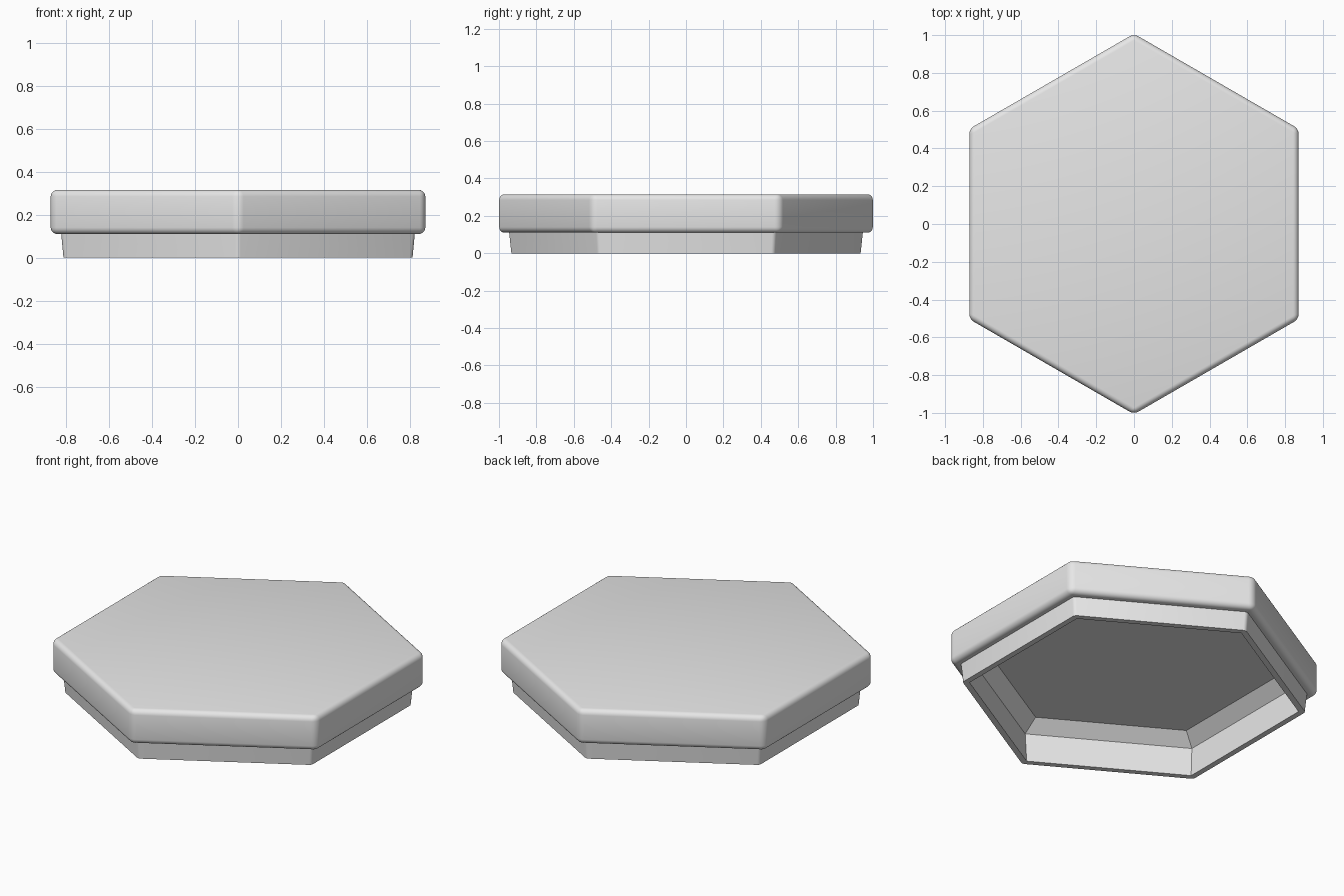
import bpy
import bmesh
from math import cos, sin, pi, radians

cube = bpy.data.objects.get("Cube")
if cube:
    bpy.data.objects.remove(cube, do_unlink=True)

grey = bpy.data.materials.new("light_grey")
grey.use_nodes = True
grey.diffuse_color = (0.8, 0.8, 0.8, 1)
grey.node_tree.nodes["Principled BSDF"].inputs["Base Color"].default_value = (0.8, 0.8, 0.8, 1)

# Half section of the hollow lid as (corner radius, height), from top to ceiling
profile = [
    (1.007, 0.315),  # cap top rim
    (1.007, 0.11),   # cap bottom rim
    (0.95, 0.11),    # lip root
    (0.938, 0.0),    # lip outer foot
    (0.90, 0.0),     # lip inner foot
    (0.912, 0.175),  # inner wall top
    (0.825, 0.24),   # ceiling edge
]

bm = bmesh.new()


def hexagon(radius, z):
    angles = [pi / 2 + i * pi / 3 for i in range(6)]
    return [bm.verts.new((radius * cos(a), radius * sin(a), z)) for a in angles]


def ring_edges(ring):
    return [bm.edges.get((ring[i - 1], ring[i])) for i in range(6)]


def corner_edges(upper, lower):
    return [bm.edges.get(pair) for pair in zip(upper, lower)]


# Loft the hexagonal rings and close the top and the ceiling
rings = [hexagon(r, z) for r, z in profile]
for a, b in zip(rings, rings[1:]):
    for i in range(6):
        bm.faces.new((a[i - 1], a[i], b[i], b[i - 1]))
bm.faces.new(rings[0])
bm.faces.new(rings[-1])
bmesh.ops.recalc_face_normals(bm, faces=bm.faces)

# Rounded lip corners, then the rounded cap
lip = corner_edges(rings[2], rings[3])
cap = ring_edges(rings[0]) + ring_edges(rings[1]) + corner_edges(rings[0], rings[1])
bmesh.ops.bevel(bm, geom=lip, offset=0.014, segments=3, profile=0.5, affect='EDGES')
bmesh.ops.bevel(bm, geom=cap, offset=0.03, segments=5, profile=0.5, affect='EDGES')

mesh = bpy.data.meshes.new("hexagonal_lid")
bm.to_mesh(mesh)
bm.free()
mesh.materials.append(grey)
lid = bpy.data.objects.new("hexagonal_lid", mesh)
bpy.context.collection.objects.link(lid)

bpy.ops.object.select_all(action='DESELECT')
lid.select_set(True)
bpy.context.view_layer.objects.active = lid
bpy.ops.object.shade_smooth_by_angle(angle=radians(30))
